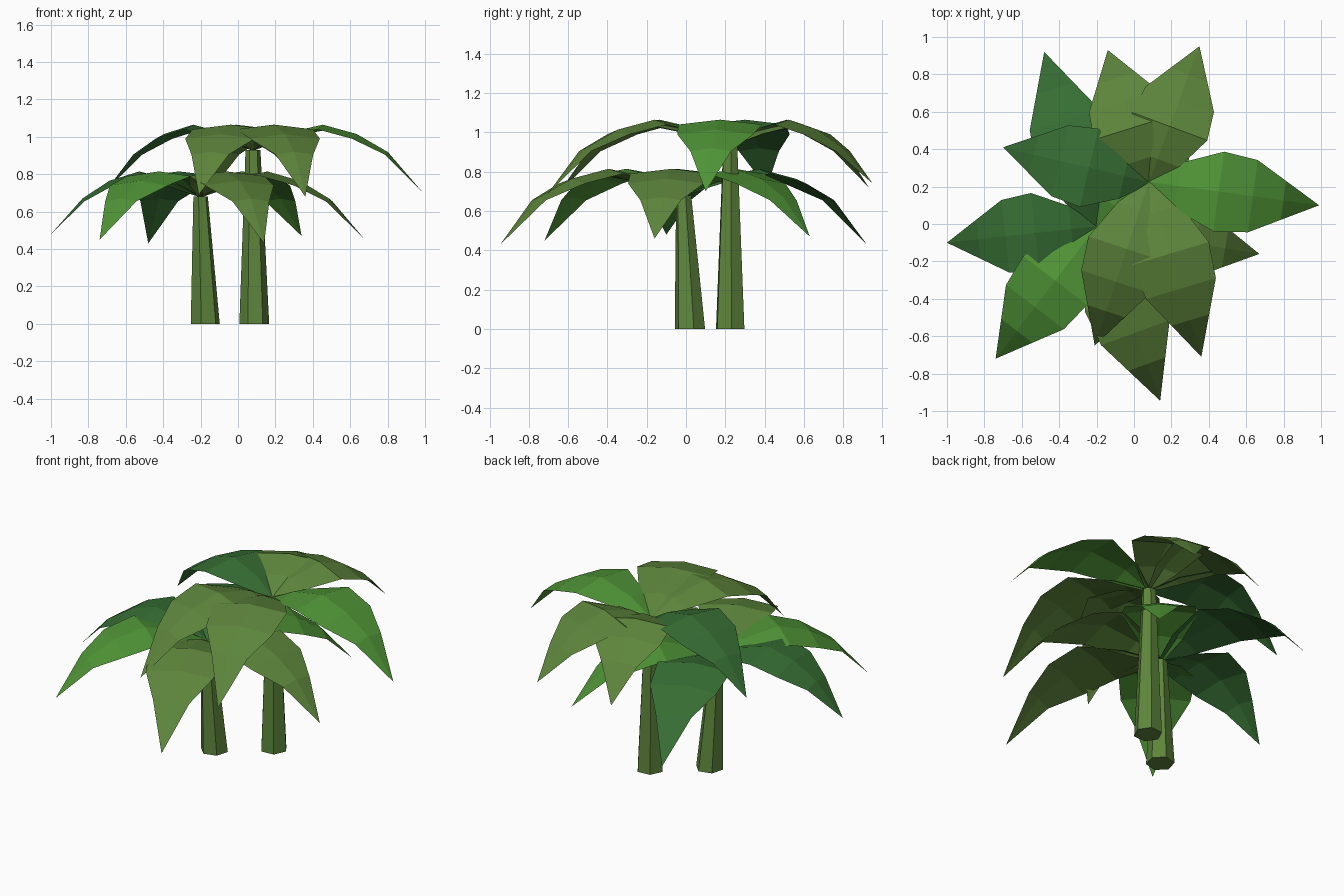
import bpy
import bmesh
import math
from mathutils import Vector

cube = bpy.data.objects.get("Cube")
if cube:
    bpy.data.objects.remove(cube, do_unlink=True)


def make_material(name, rgb):
    mat = bpy.data.materials.new(name)
    mat.use_nodes = True
    mat.diffuse_color = (*rgb, 1)
    mat.node_tree.nodes["Principled BSDF"].inputs["Base Color"].default_value = (*rgb, 1)
    return mat


OLIVE = make_material("olive green", (0.110, 0.235, 0.045))
BRIGHT = make_material("bright green", (0.080, 0.300, 0.038))
DARK = make_material("dark green", (0.038, 0.156, 0.034))


def finish(name, bm, mat):
    bmesh.ops.recalc_face_normals(bm, faces=bm.faces)
    mesh = bpy.data.meshes.new(name)
    bm.to_mesh(mesh)
    bm.free()
    mesh.materials.append(mat)
    obj = bpy.data.objects.new(name, mesh)
    bpy.context.collection.objects.link(obj)
    return obj


def trunk(name, base, top, turn):
    """Tapered six-sided trunk that leans from base to top."""
    bm = bmesh.new()
    rings = []
    for centre, radius in ((base, 0.08), (top, 0.04)):
        ring = []
        for i in range(6):
            a = turn + i * math.tau / 6
            ring.append(bm.verts.new(Vector(centre) + Vector((math.cos(a), math.sin(a), 0)) * radius))
        rings.append(ring)
    low, high = rings
    for i in range(6):
        j = (i + 1) % 6
        bm.faces.new((low[i], low[j], high[j], high[i]))
    bm.faces.new(low[::-1])
    bm.faces.new(high)
    finish(name, bm, OLIVE)


# Leaf stations: fraction of length, half width, rise of the midrib, drop of the edges
STATIONS = [
    (0.00, 0.015, 0.000, 0.00),
    (0.17, 0.125, 0.085, 0.025),
    (0.41, 0.215, 0.135, 0.025),
    (0.61, 0.195, 0.085, 0.025),
    (0.79, 0.105, -0.010, 0.015),
]


def leaf(name, root, tip, mat):
    """Arched, folded leaf with a raised midrib, from the crown to a pointed tip."""
    root, tip = Vector(root), Vector(tip)
    span = Vector((tip.x - root.x, tip.y - root.y, 0))
    side = Vector((-span.y, span.x, 0)).normalized()
    bm = bmesh.new()
    rows = []
    for t, width, rise, drop in STATIONS:
        mid = root + span * t + Vector((0, 0, rise))
        down = Vector((0, 0, drop))
        rows.append([bm.verts.new(p) for p in (mid + side * width - down, mid, mid - side * width - down)])
    for a, b in zip(rows, rows[1:]):
        for k in (0, 1):
            bm.faces.new((a[k], b[k], b[k + 1], a[k + 1]))
    point = bm.verts.new(tip)
    for k in (0, 1):
        bm.faces.new((rows[-1][k], point, rows[-1][k + 1]))
    obj = finish(name, bm, mat)
    # Upper side faces outward
    if sum(p.normal.z for p in obj.data.polygons) < 0:
        obj.data.flip_normals()


def palm(name, base, crown, turn, leaves):
    trunk(name + "_trunk", base, crown, turn)
    for i, (tip, mat) in enumerate(leaves):
        leaf(f"{name}_leaf_{i + 1}", crown, tip, mat)


# Tall palm
palm("tall_palm", (0.087, 0.225, 0), (0.08, 0.225, 0.93), 0.08, [
    ((0.99, 0.10, 0.70), BRIGHT),
    ((0.35, 0.95, 0.74), OLIVE),
    ((-0.14, 0.93, 0.72), OLIVE),
    ((-0.70, 0.41, 0.72), DARK),
    ((-0.21, -0.65, 0.69), OLIVE),
    ((0.36, -0.71, 0.68), OLIVE),
])

# Short palm
palm("short_palm", (-0.175, 0.02, 0), (-0.20, -0.012, 0.68), 0.25, [
    ((0.67, -0.16, 0.46), OLIVE),
    ((0.34, 0.63, 0.47), BRIGHT),
    ((-0.48, 0.92, 0.43), DARK),
    ((-1.00, -0.10, 0.48), DARK),
    ((-0.74, -0.72, 0.45), BRIGHT),
    ((0.14, -0.945, 0.43), OLIVE),
])
